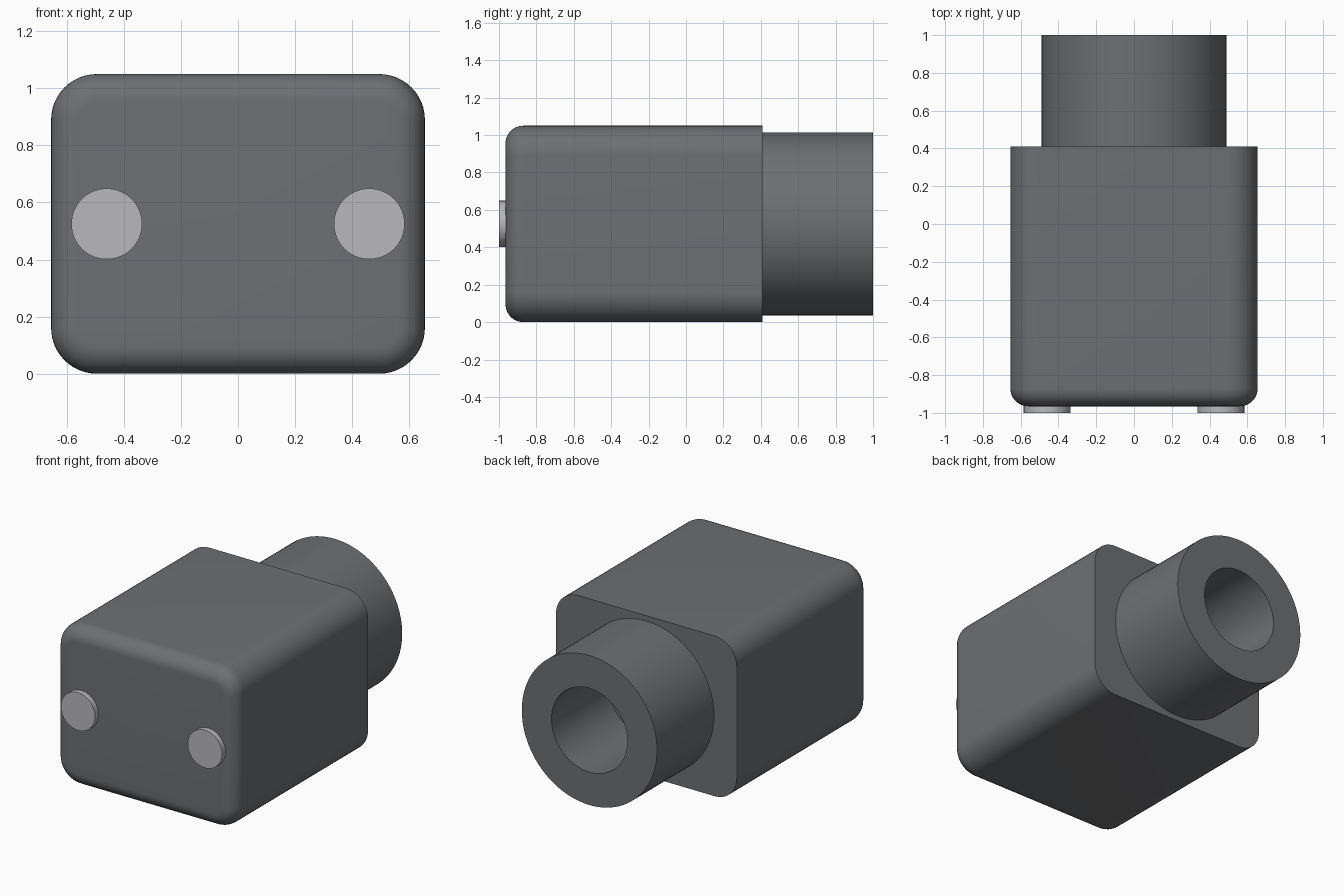
import bpy, bmesh, math
from mathutils import Matrix, Vector

default = bpy.data.objects.get("Cube")
if default:
    bpy.data.objects.remove(default, do_unlink=True)

MID_Z = 0.525
BODY_FRONT, BODY_BACK = -0.965, 0.41


def material(name, rgb):
    mat = bpy.data.materials.new(name)
    mat.use_nodes = True
    mat.diffuse_color = (*rgb, 1)
    mat.node_tree.nodes["Principled BSDF"].inputs["Base Color"].default_value = (*rgb, 1)
    return mat


def finish(name, bm, mat):
    bmesh.ops.recalc_face_normals(bm, faces=bm.faces)
    mesh = bpy.data.meshes.new(name)
    bm.to_mesh(mesh)
    bm.free()
    mesh.materials.append(mat)
    obj = bpy.data.objects.new(name, mesh)
    bpy.context.collection.objects.link(obj)
    bpy.ops.object.select_all(action="DESELECT")
    obj.select_set(True)
    bpy.context.view_layer.objects.active = obj
    bpy.ops.object.shade_smooth_by_angle(angle=math.radians(30))
    return obj


def lathe(name, profile, mat, x=0, segments=96):
    """Turn a (radius, y) profile around an axis along y."""
    bm = bmesh.new()
    verts = [bm.verts.new((x + r, y, MID_Z)) for r, y in profile]
    edges = [bm.edges.new(pair) for pair in zip(verts, verts[1:])]
    bmesh.ops.spin(bm, geom=verts + edges, cent=(x, 0, MID_Z), axis=(0, 1, 0),
                   angle=math.tau, steps=segments, use_duplicate=False)
    bmesh.ops.remove_doubles(bm, verts=bm.verts, dist=0.0001)
    return finish(name, bm, mat)


dark_grey = material("dark grey", (0.155, 0.16, 0.17))
light_grey = material("light grey", (0.48, 0.48, 0.50))

# Housing: box with rounded long edges, then a rounded front rim
bm = bmesh.new()
size = Vector((1.31, BODY_BACK - BODY_FRONT, 1.05))
centre = Vector((0, (BODY_FRONT + BODY_BACK) / 2, MID_Z))
bmesh.ops.create_cube(bm, size=1, matrix=Matrix.Translation(centre) @ Matrix.Diagonal((*size, 1)))
long_edges = [e for e in bm.edges if abs(e.verts[0].co.y - e.verts[1].co.y) > 0.1]
bmesh.ops.bevel(bm, geom=long_edges, offset=0.16, segments=12, profile=0.5, affect="EDGES")
front_rim = [e for e in bm.edges if all(v.co.y < BODY_FRONT + 0.001 for v in e.verts)]
bmesh.ops.bevel(bm, geom=front_rim, offset=0.095, segments=10, profile=0.5, affect="EDGES")
finish("housing", bm, dark_grey)

# Hollow collar on the back
outer, inner = 0.49, 0.275
lathe("collar", [(outer, BODY_BACK), (outer, 1), (inner, 1), (inner, BODY_BACK)], dark_grey)

# Two round contact pins on the front
for side, x in (("left", 0.46), ("right", -0.46)):
    lathe(side + "_pin", [(0, -1), (0.124, -1), (0.124, BODY_FRONT + 0.01)], light_grey, x, 64)
